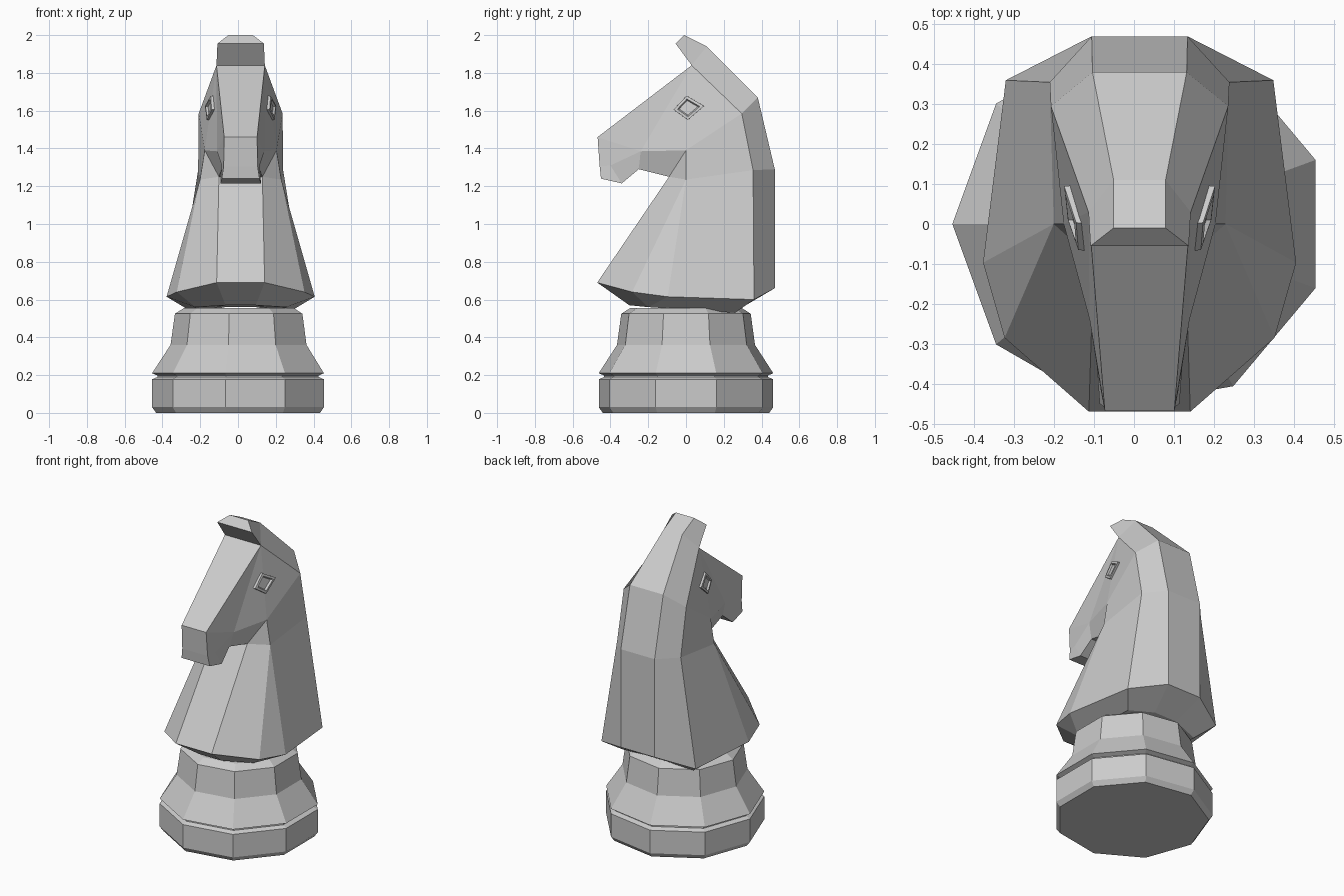
import bpy, bmesh, math

if "Cube" in bpy.data.objects:
    bpy.data.objects.remove(bpy.data.objects["Cube"])

CX = 0.014  # mirror plane of the piece


def finish(bm, name):
    bmesh.ops.recalc_face_normals(bm, faces=bm.faces[:])
    me = bpy.data.meshes.new(name)
    bm.to_mesh(me)
    bm.free()
    ob = bpy.data.objects.new(name, me)
    bpy.context.collection.objects.link(ob)
    return ob


# Turned nine-sided base
bm = bmesh.new()
profile = [(.447, 0), (.469, .03), (.469, .178), (.44, .19), (.44, .198),
           (.469, .21), (.371, .36), (.348, .525), (.30, .555)]
rings = []
for r, z in profile:
    angles = [math.pi + i * math.tau / 9 for i in range(9)]
    rings.append([bm.verts.new((CX + r * math.cos(a), r * math.sin(a), z)) for a in angles])
for lo, hi in zip(rings, rings[1:]):
    for i in range(9):
        j = (i + 1) % 9
        bm.faces.new((lo[i], lo[j], hi[j], hi[i]))
bm.faces.new(rings[0])
bm.faces.new(rings[-1])
finish(bm, "base")

# Horse: central outline as (half width, y, z), running all the way round
outline = {
    "chest": (.127, -.47, .69), "throat": (.115, -.09, 1.25), "jaw": (.10, -.25, 1.29),
    "chin": (.108, -.34, 1.215), "lip": (.10, -.45, 1.24), "mouth": (.09, -.457, 1.305),
    "nose": (.087, -.468, 1.46), "brow": (.128, .03, 1.84), "tuft": (.123, -.055, 1.955),
    "top": (.065, -.01, 2.0), "poll": (.065, .11, 1.94), "crest": (.118, .38, 1.67),
    "back": (.12, .47, 1.29), "rump": (.12, .47, .66), "under_b": (.08, .30, .56),
    "under_f": (.08, -.30, .57)}
# Outer points of the sides
sides = {
    "cheek": (.19, 0, 1.39), "nape": (.222, .295, 1.585), "neck_f": (.215, 0, 1.235),
    "neck_b": (.225, .355, 1.285), "rim1": (.338, -.285, .64), "rim2": (.392, -.097, .615),
    "rim3": (.335, .36, .60), "under1": (.24, -.2, .56), "under2": (.25, .26, .53),
    "jowl": (.125, -.24, 1.385), "corner": (.10, -.40, 1.31)}
side_faces = [
    "chest rim1 neck_f throat", "rim1 rim2 neck_f", "neck_f rim2 rim3 neck_b",
    "neck_b rim3 rump back", "throat neck_f cheek", "cheek neck_f neck_b nape",
    "nape neck_b back crest", "tuft top poll brow", "brow poll crest nape",
    "brow nape cheek", "brow cheek jowl", "brow jowl nose", "nose jowl corner mouth",
    "mouth corner chin lip", "corner jowl jaw chin", "jowl cheek throat jaw",
    "chest under_f under1 rim1", "rim1 under1 rim2", "rim2 under1 under2 rim3",
    "rim3 under2 under_b rump", "under_f under_b under2 under1"]
bm = bmesh.new()
halves = []
for s in (1, -1):
    v = {k: bm.verts.new((CX + s * h, y, z)) for k, (h, y, z) in {**outline, **sides}.items()}
    for f in side_faces:
        bm.faces.new([v[k] for k in f.split()])
    halves.append(v)
R, L = halves
keys = list(outline)
for a, b in zip(keys, keys[1:] + keys[:1]):
    bm.faces.new((R[a], R[b], L[b], L[a]))
finish(bm, "horse_head")

# Diamond eyes: raised rim with a sunken centre
corners = [(-.067, 1.605), (.003, 1.68), (.097, 1.625), (.01, 1.55)]
for s, name in ((1, "right_eye"), (-1, "left_eye")):
    bm = bmesh.new()
    rings = []
    for scale, lift in ((1, -.03), (.98, .012), (.72, .014), (.6, .003)):
        ring = []
        for y, z in corners:
            dy, dz = (y - .01) * scale, (z - 1.615) * scale
            x = .158 + .24 * dy - .15 * dz + lift
            ring.append(bm.verts.new((CX + s * x, .01 + dy, 1.615 + dz)))
        rings.append(ring)
    for lo, hi in zip(rings, rings[1:]):
        for i in range(4):
            j = (i + 1) % 4
            bm.faces.new((lo[i], lo[j], hi[j], hi[i]))
    bm.faces.new(rings[0])
    bm.faces.new(rings[-1])
    finish(bm, name)
